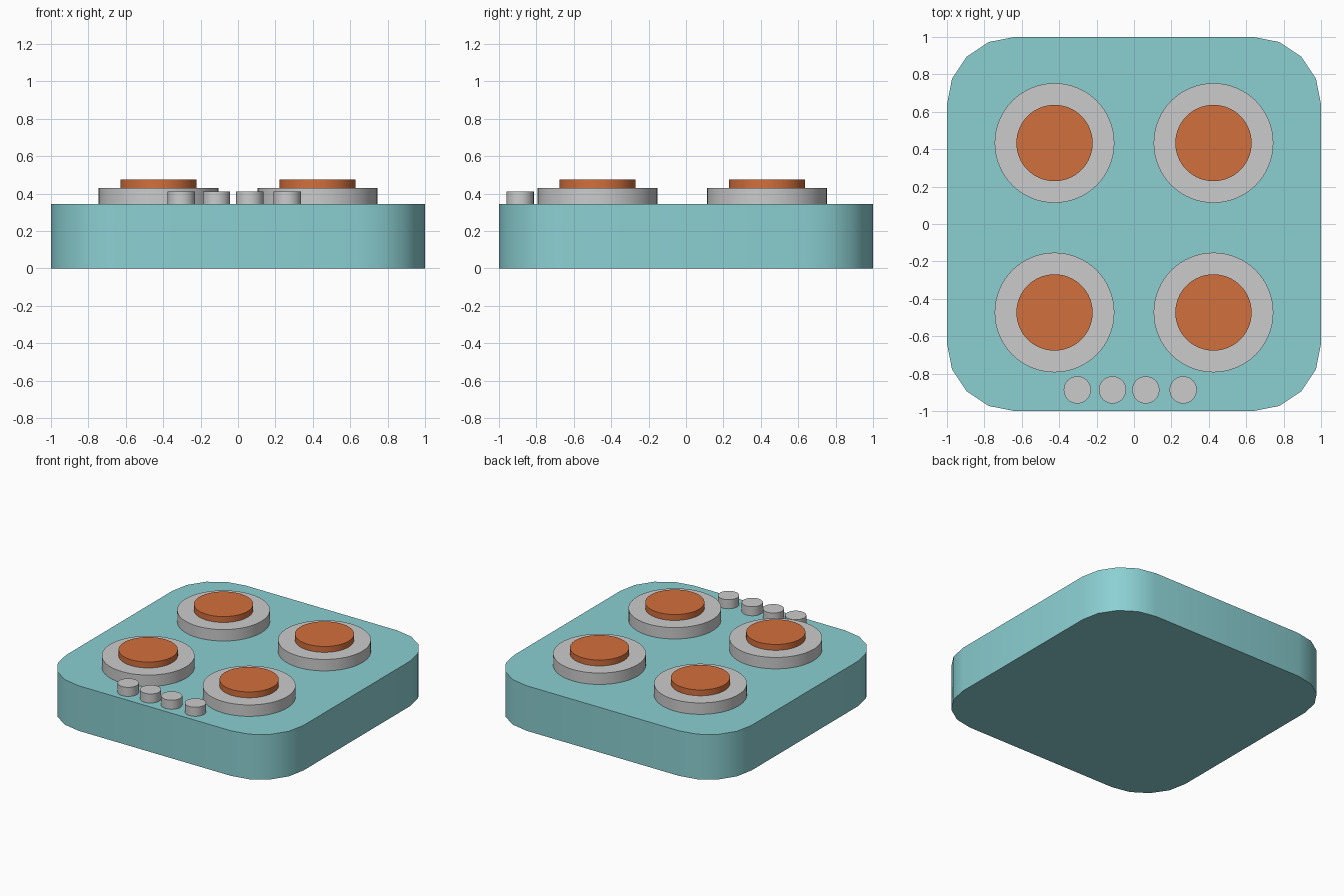
import bpy, bmesh
from math import cos, sin, pi, radians

if "Cube" in bpy.data.objects:
    bpy.data.objects.remove(bpy.data.objects["Cube"])


def material(name, color):
    m = bpy.data.materials.new(name)
    m.diffuse_color = color
    m.use_nodes = True
    m.node_tree.nodes["Principled BSDF"].inputs["Base Color"].default_value = m.diffuse_color
    return m


def prism(name, outline, z0, z1, mat=None):
    """Extrude a closed xy outline from z0 to z1."""
    bm = bmesh.new()
    base = bm.faces.new([bm.verts.new((x, y, z0)) for x, y in outline])
    ext = bmesh.ops.extrude_face_region(bm, geom=[base], use_keep_orig=True)
    top = [v for v in ext["geom"] if isinstance(v, bmesh.types.BMVert)]
    bmesh.ops.translate(bm, verts=top, vec=(0, 0, z1 - z0))
    bmesh.ops.recalc_face_normals(bm, faces=bm.faces)
    mesh = bpy.data.meshes.new(name)
    bm.to_mesh(mesh)
    bm.free()
    ob = bpy.data.objects.new(name, mesh)
    bpy.context.collection.objects.link(ob)
    if mat:
        mesh.materials.append(mat)
    bpy.ops.object.select_all(action='DESELECT')
    ob.select_set(True)
    bpy.context.view_layer.objects.active = ob
    bpy.ops.object.shade_smooth_by_angle(angle=radians(30))
    return ob


def circle(x, y, r, n):
    return [(x + r * cos(2 * pi * i / n), y + r * sin(2 * pi * i / n)) for i in range(n)]


def rounded_square(half, r, seg):
    pts = []
    for q, (sx, sy) in enumerate([(1, 1), (-1, 1), (-1, -1), (1, -1)]):
        for i in range(seg + 1):
            a = (q + i / seg) * pi / 2
            pts.append((sx * (half - r) + r * cos(a), sy * (half - r) + r * sin(a)))
    return pts


teal = material("teal_enamel", (0.26, 0.63, 0.65, 1))
orange = material("hot_orange", (0.65, 0.16, 0.045, 1))
TOP = 0.343

# Stove body with rounded corners
prism("stove_body", rounded_square(1.0, 0.36, 4), 0, TOP, teal)

# Four burners: grey ring and orange hot plate
for row, y in (("back", 0.433), ("front", -0.473)):
    for side, x in (("left", -0.425), ("right", 0.425)):
        prism(f"burner_base_{row}_{side}", circle(x, y, 0.32, 64), TOP, 0.43)
        prism(f"hot_plate_{row}_{side}", circle(x, y, 0.204, 64), 0.43, 0.475, orange)

# Control knobs along the front edge
for i, x in enumerate((-0.303, -0.115, 0.063, 0.263)):
    prism(f"control_knob_{i + 1}", circle(x, -0.887, 0.073, 32), TOP, 0.412)
